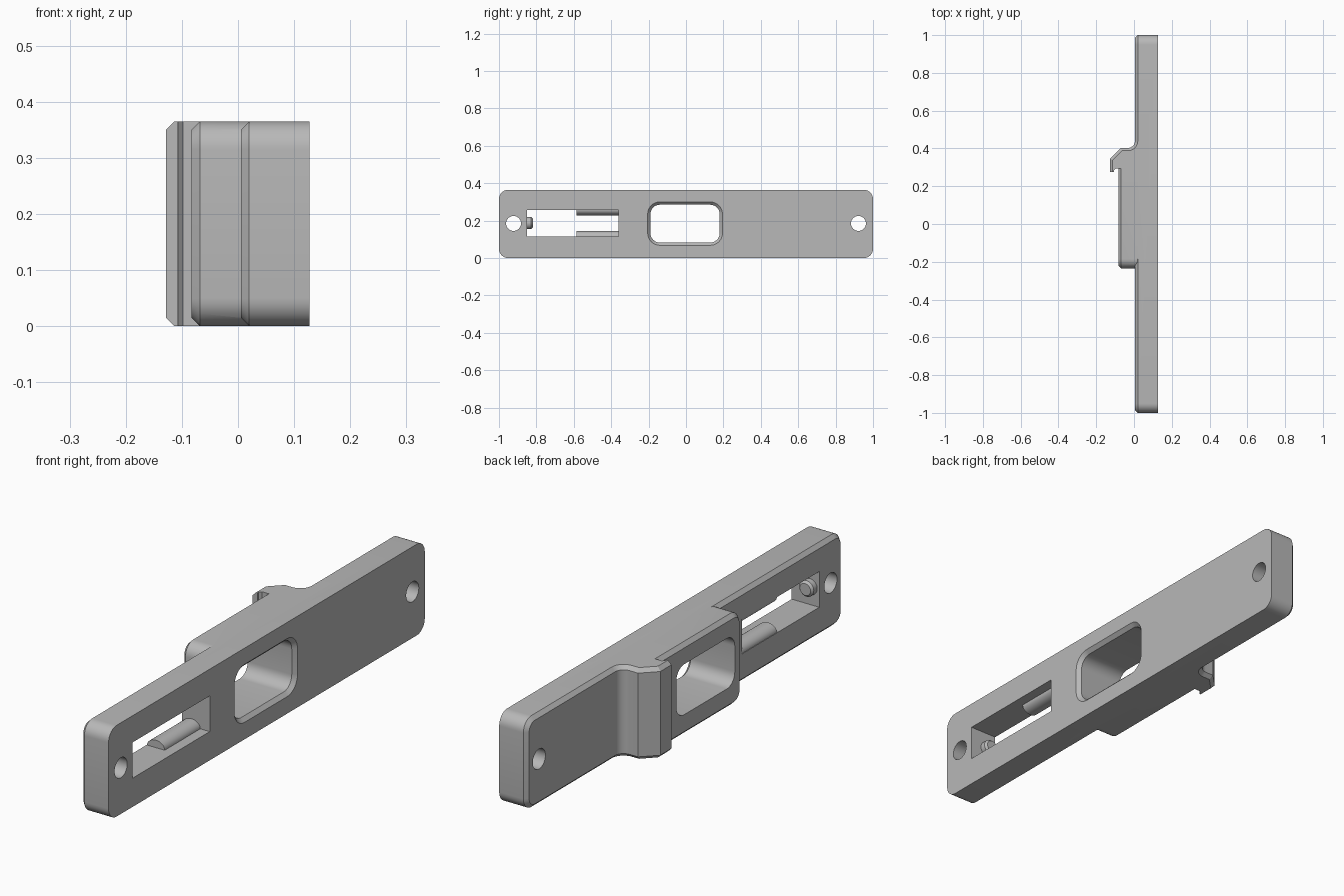
import bpy, bmesh
from math import cos, sin, pi, radians
from mathutils import Vector

old = bpy.data.objects.get("Cube")
if old:
    bpy.data.objects.remove(old, do_unlink=True)

mat = bpy.data.materials.new("plain grey")
mat.use_nodes = True
GREY = (0.48, 0.48, 0.48, 1)
mat.diffuse_color = GREY
mat.node_tree.nodes["Principled BSDF"].inputs["Base Color"].default_value = GREY

H = 0.365      # height of the bar
CH = 0.015     # chamfer size
BACK, FACE = 0.005, 0.127


def loft(name, rings):
    """Closed solid through rings that share one point count."""
    bm = bmesh.new()
    rows = [[bm.verts.new(p) for p in ring] for ring in rings]
    n = len(rows[0])
    for a, b in zip(rows, rows[1:]):
        for i in range(n):
            j = (i + 1) % n
            bm.faces.new((a[i], a[j], b[j], b[i]))
    bm.faces.new(rows[0])
    bm.faces.new(rows[-1])
    bmesh.ops.recalc_face_normals(bm, faces=bm.faces)
    me = bpy.data.meshes.new(name)
    bm.to_mesh(me)
    bm.free()
    me.materials.append(mat)
    ob = bpy.data.objects.new(name, me)
    bpy.context.collection.objects.link(ob)
    return ob


def rounded(x, y0, y1, z0, z1, r, grow=0, steps=8):
    """Rounded rectangle across y and z at depth x."""
    ring = []
    corners = ((y1 - r, z1 - r), (y0 + r, z1 - r), (y0 + r, z0 + r), (y1 - r, z0 + r))
    for k, (cy, cz) in enumerate(corners):
        for i in range(steps + 1):
            a = pi / 2 * (k + i / steps)
            ring.append((x, cy + (r + grow) * cos(a), cz + (r + grow) * sin(a)))
    return ring


def ellipse(y, x, z, rx, rz, n=32):
    return [(x + rx * cos(2 * pi * i / n), y, z + rz * sin(2 * pi * i / n)) for i in range(n)]


def combine(target, part, operation):
    """Apply a boolean and remove the used part."""
    bpy.context.view_layer.objects.active = target
    mod = target.modifiers.new("join", "BOOLEAN")
    mod.operation = operation
    mod.solver = "EXACT"
    mod.object = part
    bpy.ops.object.modifier_apply(modifier=mod.name)
    bpy.data.objects.remove(part, do_unlink=True)


def offset(path, d):
    """Shift an open path to its right by d with mitred corners."""
    dirs = [(b - a).normalized() for a, b in zip(path, path[1:])]
    normals = [Vector((t.y, -t.x)) for t in dirs]
    out = []
    for i, p in enumerate(path):
        a, b = normals[max(i - 1, 0)], normals[min(i, len(normals) - 1)]
        out.append(p + (a + b) * d / (1 + a.dot(b)))
    return out


# Long plate, chamfered around its back
size = (-1, 1, 0, H, 0.05)
bar = loft("mounting_bar", [rounded(BACK, *size, -CH),
                            rounded(BACK + CH, *size),
                            rounded(FACE, *size)])

# Raised block around the window
size = (-0.235, 0.35, 0, H, 0.05)
block = loft("raised_block", [rounded(-0.083, *size, -CH),
                              rounded(-0.083 + CH, *size),
                              rounded(0.06, *size)])

# Hooked lip: outer path with a concave sweep back to the plate
outer = [Vector(p) for p in ((-0.128, 0.275), (-0.128, 0.345), (-0.07, 0.403))]
for i in range(9):
    a = pi / 2 * (i / 8 - 1)
    outer.append(Vector((-0.032 + 0.037 * cos(a), 0.44 + 0.037 * sin(a))))
inner = [(0.06, 0.44), (0.06, 0.293), (-0.098, 0.293), (-0.107, 0.284), (-0.107, 0.275)]


def hook_ring(z, d):
    return [(p[0], p[1], z) for p in offset(outer, d) + inner]


hook = loft("hooked_lip", [hook_ring(0, CH), hook_ring(CH, 0),
                           hook_ring(H - CH, 0), hook_ring(H, CH)])
for part in (block, hook):
    combine(bar, part, "UNION")

# Window, eased on the flat face
size = (-0.19, 0.18, 0.083, 0.285, 0.05)
combine(bar, loft("window_cutter", [rounded(-0.3, *size),
                                    rounded(FACE - CH, *size),
                                    rounded(FACE + CH, *size, 2 * CH)]), "DIFFERENCE")

# Rectangular slot
slot = [[(x, y, z) for y, z in ((-0.85, 0.115), (-0.36, 0.115), (-0.36, 0.258), (-0.85, 0.258))]
        for x in (-0.2, 0.3)]
combine(bar, loft("slot_cutter", slot), "DIFFERENCE")

# Screw holes
for y in (-0.922, 0.922):
    ring = (y - 0.04, y + 0.04, 0.145, 0.225, 0.04)
    combine(bar, loft("screw_cutter", [rounded(x, *ring) for x in (-0.2, 0.3)]), "DIFFERENCE")

# Half-round rails on the slot floor and ceiling
for z in (0.115, 0.258):
    rail = loft("slot_rail", [ellipse(y, 0.046, z, 0.039, 0.03) for y in (-0.585, -0.35)])
    combine(bar, rail, "UNION")

# Stub pin on the slot end wall
pin = loft("stub_pin", [ellipse(y, 0.046, 0.187, r, r)
                        for y, r in ((-0.865, 0.032), (-0.828, 0.032), (-0.819, 0.024))])
combine(bar, pin, "UNION")

bpy.ops.object.select_all(action="DESELECT")
bar.select_set(True)
bpy.context.view_layer.objects.active = bar
bpy.ops.object.shade_smooth_by_angle(angle=radians(25))
